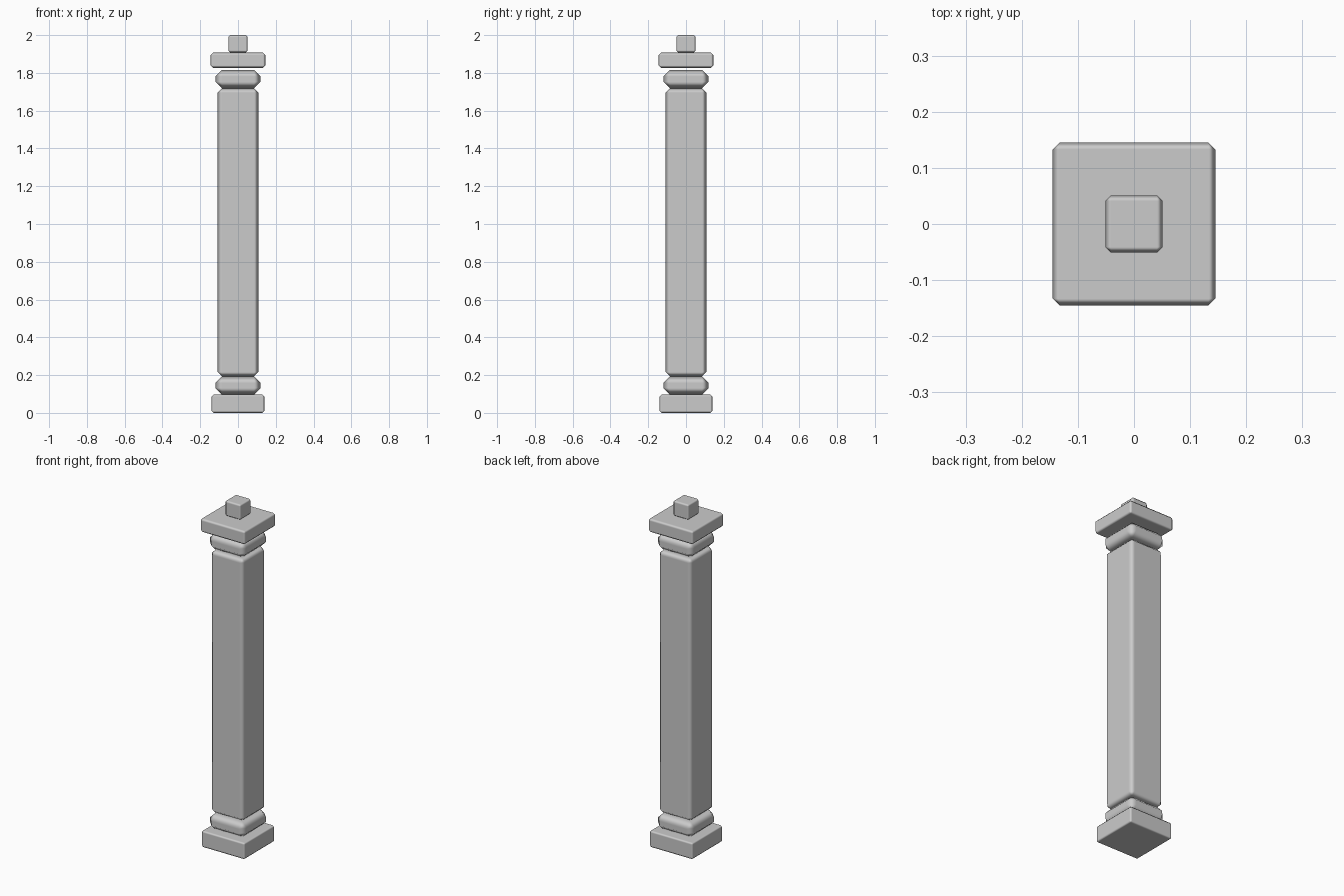
import bpy

if "Cube" in bpy.data.objects:
    bpy.data.objects.remove(bpy.data.objects["Cube"])


def block(name, half, z0, z1, bevel):
    """Square block from z0 to z1 with a single soft chamfer on every edge."""
    bpy.ops.mesh.primitive_cube_add(size=1, location=(0, 0, (z0 + z1) / 2))
    ob = bpy.context.object
    ob.name = name
    ob.scale = (2 * half, 2 * half, z1 - z0)
    bpy.ops.object.transform_apply(location=False, rotation=False, scale=True)
    bpy.ops.object.shade_smooth()
    mod = ob.modifiers.new("chamfer", 'BEVEL')
    mod.width = bevel
    mod.segments = 1
    mod.limit_method = 'NONE'
    mod.harden_normals = True
    return ob


# Base and lower collar
block("base_plinth", 0.14, 0.0, 0.097, 0.01)
block("lower_collar", 0.12, 0.097, 0.193, 0.035)

# Main shaft
block("shaft", 0.108, 0.193, 1.718, 0.023)

# Upper collar, cap slab and top peg
block("upper_collar", 0.12, 1.718, 1.816, 0.035)
block("cap_slab", 0.145, 1.827, 1.907, 0.012)
block("top_peg", 0.051, 1.909, 2.0, 0.01)
